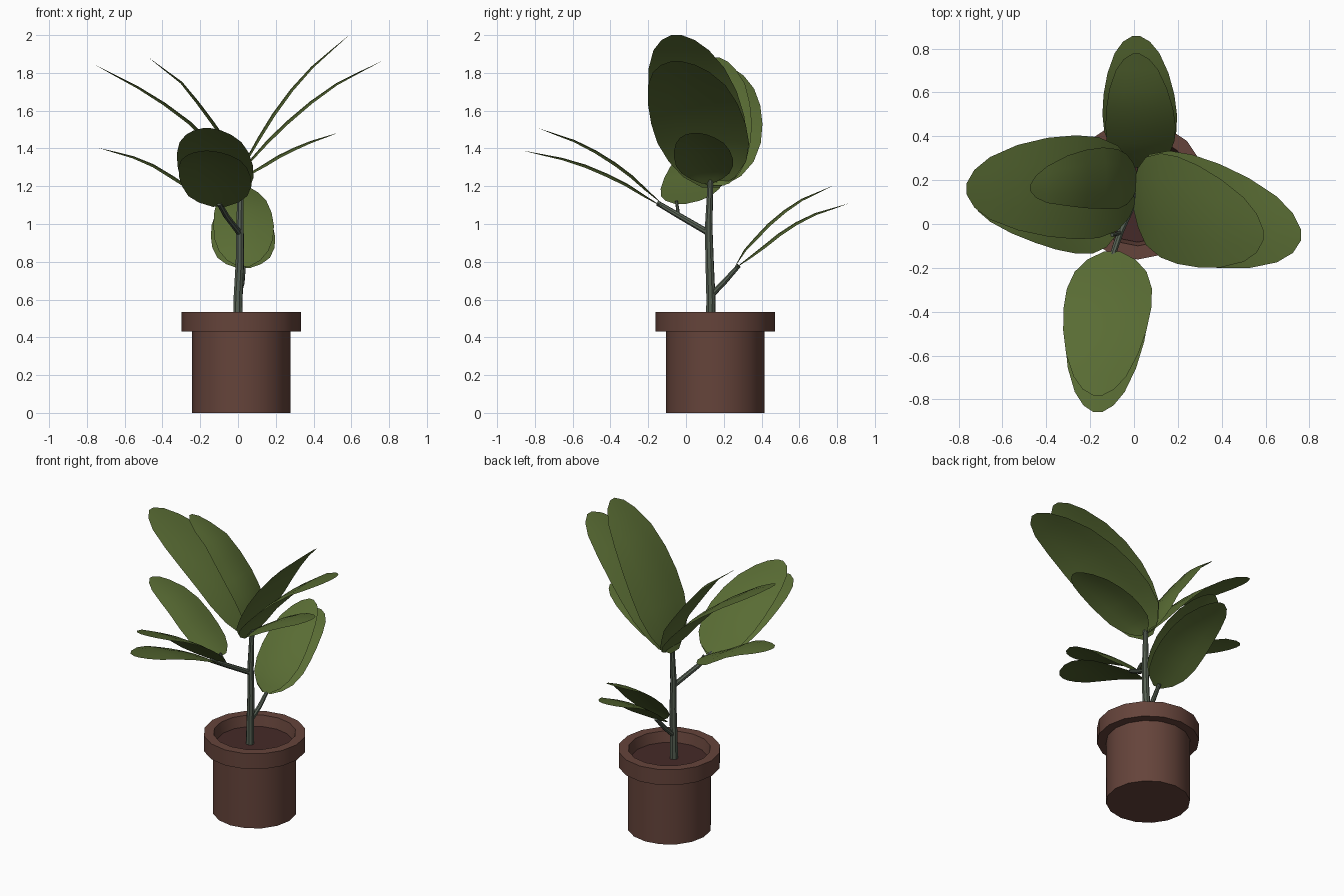
import bpy, bmesh, math
from mathutils import Vector

if "Cube" in bpy.data.objects:
    bpy.data.objects.remove(bpy.data.objects["Cube"])


def material(name, rgb):
    m = bpy.data.materials.new(name)
    m.diffuse_color = (*rgb, 1)
    m.use_nodes = True
    m.node_tree.nodes["Principled BSDF"].inputs["Base Color"].default_value = m.diffuse_color
    return m


GREEN = material("leaf green", (0.100, 0.150, 0.034))
BARK = material("grey green bark", (0.095, 0.120, 0.088))
CLAY = material("brown clay", (0.130, 0.057, 0.043))
SOIL = material("dark soil", (0.060, 0.023, 0.021))


def finish(name, bm, mat, angle=40):
    me = bpy.data.meshes.new(name)
    bm.to_mesh(me)
    bm.free()
    me.materials.append(mat)
    ob = bpy.data.objects.new(name, me)
    bpy.context.collection.objects.link(ob)
    bpy.ops.object.select_all(action='DESELECT')
    ob.select_set(True)
    bpy.context.view_layer.objects.active = ob
    bpy.ops.object.shade_smooth_by_angle(angle=math.radians(angle))
    return ob


def bridge(bm, rings):
    for a, b in zip(rings, rings[1:]):
        n = len(a)
        for i in range(n):
            bm.faces.new((a[i], a[(i + 1) % n], b[(i + 1) % n], b[i]))


def lathe(name, profile, centre, mat, sides=16):
    bm = bmesh.new()
    rings = []
    for r, z in profile:
        rings.append([bm.verts.new((centre[0] + r * math.cos(math.tau * i / sides),
                                    centre[1] + r * math.sin(math.tau * i / sides), z))
                      for i in range(sides)])
    bridge(bm, rings)
    bm.faces.new(rings[0][::-1])
    bm.faces.new(rings[-1])
    bmesh.ops.recalc_face_normals(bm, faces=bm.faces)
    return finish(name, bm, mat)


def tube(name, points, radii, sides=8):
    bm = bmesh.new()
    pts = [Vector(p) for p in points]
    d = (pts[-1] - pts[0]).normalized()
    u = d.cross(Vector((1, 0.3, 0))).normalized()
    v = d.cross(u)
    rings = []
    for p, r in zip(pts, radii):
        rings.append([bm.verts.new(p + r * (u * math.cos(math.tau * i / sides)
                                            + v * math.sin(math.tau * i / sides)))
                      for i in range(sides)])
    bridge(bm, rings)
    bm.faces.new(rings[0][::-1])
    bm.faces.new(rings[-1])
    bmesh.ops.recalc_face_normals(bm, faces=bm.faces)
    return finish(name, bm, BARK)


# leaf outline: (fraction along midrib, fraction of half width)
OUTLINE = [(0, 0.18), (0.06, 0.55), (0.15, 0.82), (0.28, 0.97), (0.42, 1.0),
           (0.58, 0.95), (0.74, 0.82), (0.88, 0.60), (0.96, 0.36), (1, 0.10)]


def along(pts, t):
    lens = [(b - a).length for a, b in zip(pts, pts[1:])]
    d = t * sum(lens)
    for a, b, l in zip(pts, pts[1:], lens):
        if d <= l + 1e-6:
            return a.lerp(b, min(1, d / l))
        d -= l
    return pts[-1]


def leaf(name, points, half_width, across):
    """Thin blade swept along its midrib, with gently drooping edges."""
    bm = bmesh.new()
    pts = [Vector(p) for p in points]
    across = Vector(across)
    rows = []
    for t, w in OUTLINE:
        c = along(pts, t)
        tan = along(pts, min(1, t + 0.05)) - along(pts, max(0, t - 0.05))
        up = tan.cross(across).normalized()
        if up.z < 0:
            up = -up
        rows.append([bm.verts.new(c + across * (s * w * half_width)
                                  + up * (0.008 - 0.018 * (s * w) ** 2))
                     for s in (-1, -0.5, 0, 0.5, 1)])
    for a, b in zip(rows, rows[1:]):
        for i in range(4):
            bm.faces.new((a[i], a[i + 1], b[i + 1], b[i]))
    bm.normal_update()
    if sum(f.normal.z for f in bm.faces) < 0:
        bmesh.ops.reverse_faces(bm, faces=bm.faces)
    return finish(name, bm, GREEN, 60)


# pot with overhanging rim, and soil
POT = (0.017, 0.155)
lathe("pot", [(0.26, 0), (0.26, 0.43), (0.317, 0.43), (0.317, 0.535),
              (0.255, 0.535), (0.235, 0.44)], POT, CLAY)
lathe("soil", [(0.236, 0.455), (0.238, 0.465)], POT, SOIL)

# trunk and side branches
tube("trunk", [(0, 0.13, 0.45), (0, 0.132, 0.6), (0.01, 0.125, 0.8),
               (0.01, 0.12, 0.98), (0.015, 0.13, 1.24)],
     [0.027, 0.025, 0.023, 0.021, 0.015])
tube("front_branch", [(0.01, 0.125, 0.95), (-0.06, -0.03, 1.04), (-0.10, -0.15, 1.11)],
     [0.017, 0.016, 0.014])
tube("back_branch", [(0.0, 0.13, 0.62), (0.02, 0.20, 0.69), (0.03, 0.28, 0.78)],
     [0.017, 0.015, 0.012])
tube("side_stalk", [(-0.06, -0.04, 1.045), (-0.10, -0.05, 1.12)], [0.010, 0.008])

# leaves on the right
Y, X = (0, 1, 0), (1, 0, 0)
leaf("right_leaf_high", [(0.0, 0.13, 1.20), (0.06, 0.10, 1.37), (0.235, 0.05, 1.655),
                         (0.405, 0.0, 1.84), (0.595, -0.05, 1.995)], 0.245, Y)
leaf("right_leaf_middle", [(0.0, 0.13, 1.19), (0.08, 0.11, 1.36), (0.325, 0.05, 1.60),
                           (0.54, 0.0, 1.75), (0.765, -0.05, 1.855)], 0.25, Y)
leaf("right_leaf_low", [(0.02, 0.11, 1.21), (0.06, 0.105, 1.26), (0.245, 0.09, 1.375),
                        (0.38, 0.075, 1.43), (0.53, 0.05, 1.475)], 0.155, Y)
# leaves on the left
leaf("left_leaf_high", [(0.01, 0.20, 1.21), (-0.06, 0.205, 1.43), (-0.15, 0.21, 1.56),
                        (-0.285, 0.20, 1.735), (-0.478, 0.165, 1.875)], 0.14, Y)
leaf("left_leaf_middle", [(0.01, 0.16, 1.20), (-0.10, 0.165, 1.38), (-0.28, 0.168, 1.56),
                          (-0.47, 0.168, 1.69), (-0.768, 0.16, 1.84)], 0.237, Y)
leaf("left_leaf_low", [(-0.09, -0.03, 1.10), (-0.295, 0.03, 1.21), (-0.415, 0.06, 1.295),
                       (-0.565, 0.09, 1.355), (-0.74, 0.12, 1.395)], 0.16, Y)
# leaves at the front
leaf("front_leaf_high", [(-0.10, -0.13, 1.10), (-0.115, -0.325, 1.286),
                         (-0.14, -0.54, 1.42), (-0.165, -0.785, 1.50)], 0.2, X)
leaf("front_leaf_low", [(-0.10, -0.13, 1.085), (-0.115, -0.35, 1.23),
                        (-0.14, -0.59, 1.33), (-0.165, -0.86, 1.38)], 0.19, X)
# leaves at the back
leaf("back_leaf_high", [(0.03, 0.265, 0.77), (0.03, 0.32, 0.87), (0.03, 0.47, 1.03),
                        (0.02, 0.60, 1.12), (0.01, 0.78, 1.195)], 0.16, X)
leaf("back_leaf_low", [(0.03, 0.265, 0.76), (0.03, 0.39, 0.86), (0.025, 0.52, 0.965),
                       (0.02, 0.65, 1.04), (0.01, 0.86, 1.10)], 0.17, X)
